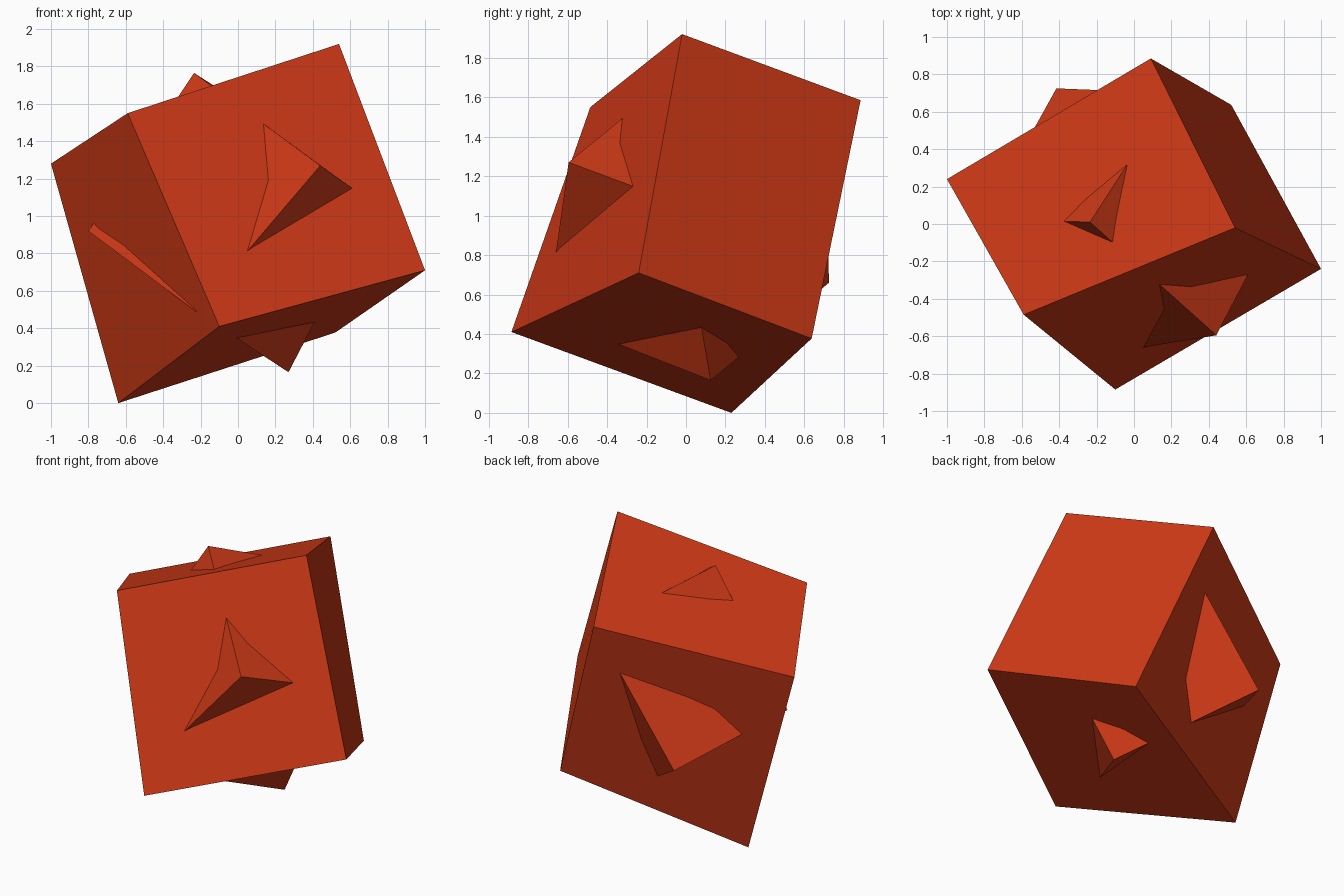
import bpy, bmesh

if "Cube" in bpy.data.objects:
    bpy.data.objects.remove(bpy.data.objects["Cube"])

RED = bpy.data.materials.new("red")
RED.diffuse_color = (0.6, 0.04, 0.008, 1)
RED.use_nodes = True
RED.node_tree.nodes["Principled BSDF"].inputs["Base Color"].default_value = RED.diffuse_color

# quads over an upper ring (0-3) and a lower ring (4-7) of corners
FACES = [(0, 1, 2, 3), (5, 6, 2, 1), (4, 5, 1, 0),
         (0, 3, 7, 4), (7, 6, 5, 4), (6, 7, 3, 2)]


def skewed_box(name, upper, lower):
    """Box with slightly displaced corners, flat shaded."""
    bm = bmesh.new()
    verts = [bm.verts.new(p) for p in upper + lower]
    for f in FACES:
        bm.faces.new([verts[i] for i in f])
    bmesh.ops.recalc_face_normals(bm, faces=bm.faces[:])
    mesh = bpy.data.meshes.new(name)
    bm.to_mesh(mesh)
    bm.free()
    mesh.materials.append(RED)
    obj = bpy.data.objects.new(name, mesh)
    bpy.context.collection.objects.link(obj)
    return obj


# large tilted block
skewed_box("outer_block",
           [(-1.0, .24, 1.28), (-.59, -.485, 1.55), (.54, -.02, 1.92), (.09, .885, 1.585)],
           [(-.64, .23, 0), (-.10, -.885, .41), (1.0, -.24, .71), (.52, .637, .377)])

# smaller block turned inside it, corners poking through the faces
skewed_box("inner_block",
           [(-.235, .01, 1.765), (-.80, .03, .92), (-.415, .725, .66), (.21, .70, 1.48)],
           [(.44, -.595, 1.27), (-.225, -.705, .49), (.27, .125, .165), (.735, -.03, 1.06)])
